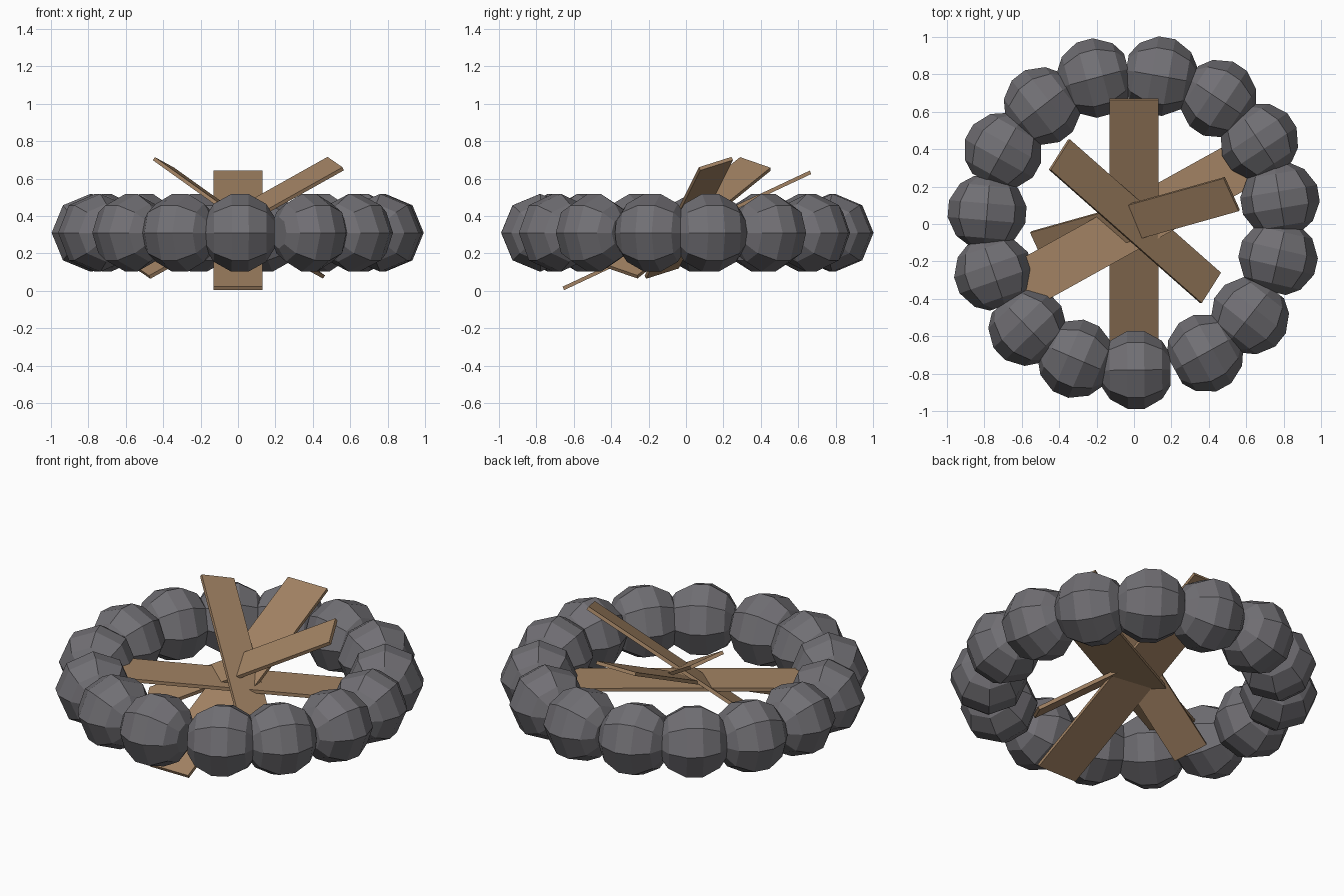
import bpy, bmesh, math
from mathutils import Vector, Matrix

if "Cube" in bpy.data.objects:
    bpy.data.objects.remove(bpy.data.objects["Cube"])


def material(name, rgb):
    m = bpy.data.materials.new(name)
    m.diffuse_color = (*rgb, 1)
    m.use_nodes = True
    m.node_tree.nodes["Principled BSDF"].inputs["Base Color"].default_value = m.diffuse_color
    return m


STONE = material("grey stone", (0.165, 0.16, 0.175))
WOOD = material("brown wood", (0.36, 0.225, 0.125))


def add_object(name, bm, mat):
    bmesh.ops.recalc_face_normals(bm, faces=bm.faces)
    mesh = bpy.data.meshes.new(name)
    bm.to_mesh(mesh)
    bm.free()
    mesh.materials.append(mat)
    ob = bpy.data.objects.new(name, mesh)
    bpy.context.collection.objects.link(ob)
    return ob


# Stones: faceted boulders turned about the ring's tangent
PROFILE = [(-0.185, 0.085), (-0.14, 0.155), (-0.045, 0.208),
           (0.045, 0.208), (0.14, 0.155), (0.185, 0.085)]
SIDES = 8


def stone(name, x, y):
    bm = bmesh.new()
    rings = []
    for t, r in PROFILE:
        rings.append([bm.verts.new((r * math.cos(a), t, r * math.sin(a)))
                      for a in (2 * math.pi * i / SIDES for i in range(SIDES))])
    for r0, r1 in zip(rings, rings[1:]):
        for i in range(SIDES):
            j = (i + 1) % SIDES
            bm.faces.new((r0[i], r0[j], r1[j], r1[i]))
    bm.faces.new(rings[0])
    bm.faces.new(rings[-1])
    ob = add_object(name, bm, STONE)
    ob.location = (x, y, 0.31)
    ob.rotation_euler.z = math.atan2(y, x)


CENTRES = [(-0.21, 0.78), (0.14, 0.79), (0.45, 0.67), (0.67, 0.44), (0.78, 0.13),
           (0.77, -0.18), (0.62, -0.49), (0.38, -0.69), (0.01, -0.78),
           (-0.31, -0.72), (-0.57, -0.55), (-0.75, -0.26), (-0.785, 0.065),
           (-0.70, 0.39), (-0.49, 0.63)]
for n, (x, y) in enumerate(CENTRES):
    stone(f"ring_stone_{n + 1}", x, y)


# Planks: thin boards given by centre, long direction, width direction
def plank(name, centre, along, across, length, width, thick=0.02):
    u = Vector(along).normalized()
    w = Vector(across)
    w = (w - u * w.dot(u)).normalized()
    rot = Matrix((u, w, u.cross(w))).transposed().to_4x4()
    bm = bmesh.new()
    bmesh.ops.create_cube(bm, size=1, matrix=Matrix.Translation(centre) @ rot
                          @ Matrix.Diagonal((length, width, thick, 1)))
    add_object(name, bm, WOOD)


plank("long_plank", (0, 0.005, 0.323), (0, 1.32, 0.62), (1, 0, 0), 1.46, 0.26)
plank("flat_plank", (0, 0, 0.31), (0.875, 0.485, -0.05), (-0.485, 0.875, 0), 1.46, 0.26)
plank("left_leaning_plank", (0.005, 0.015, 0.39), (0.805, -0.71, -0.575),
      (0.115, 0.15, -0.065), 1.22, 0.2)
plank("right_leaning_plank", (0.005, 0.015, 0.39), (1.035, 0.29, 0.58),
      (0.075, -0.18, -0.06), 1.22, 0.2)
